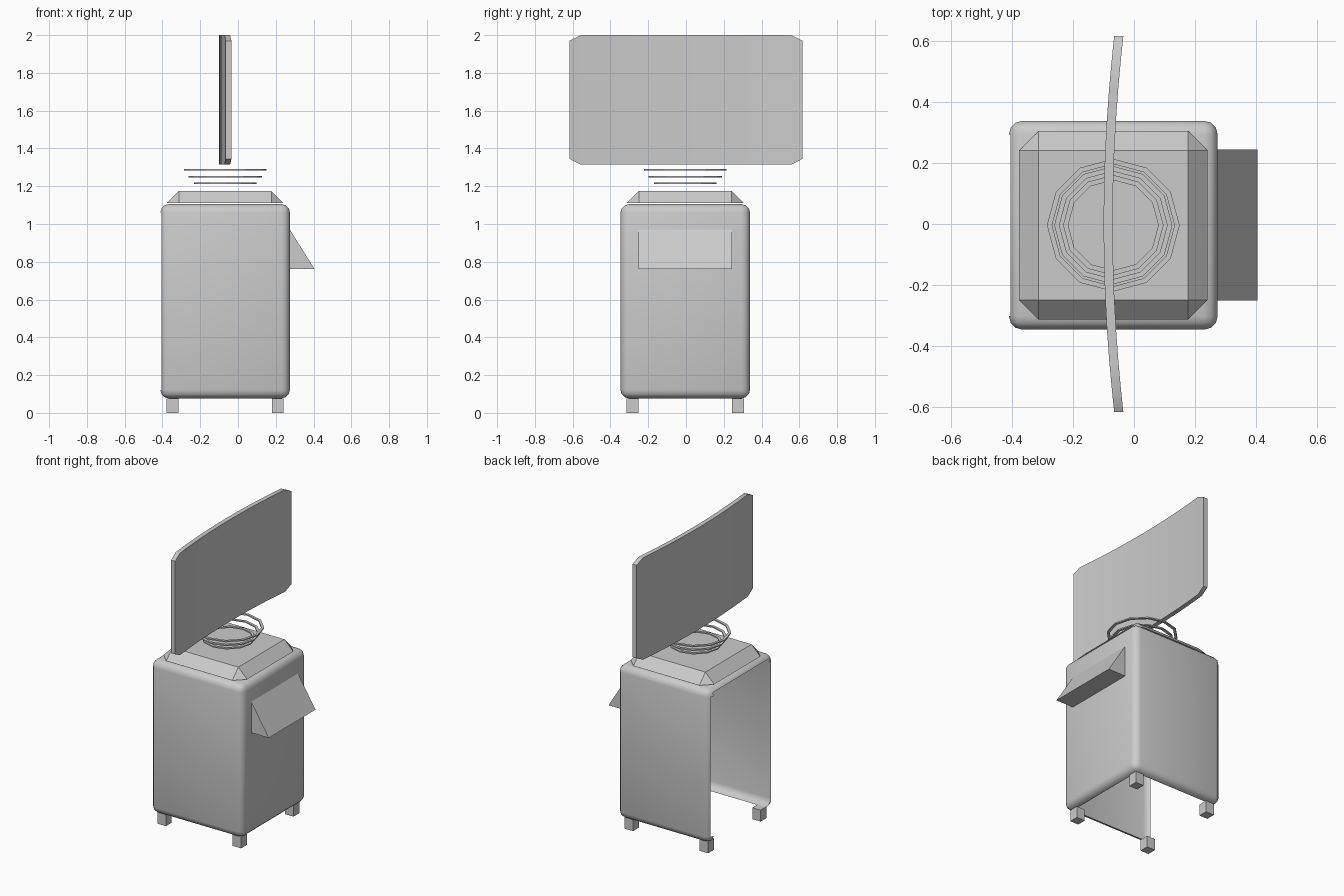
import bpy, bmesh, math
from mathutils import Vector

if "Cube" in bpy.data.objects:
    bpy.data.objects.remove(bpy.data.objects["Cube"])

CX, CY = -0.068, -0.004   # axis of the cabinet


def finish(bm, name, smooth=False):
    bmesh.ops.recalc_face_normals(bm, faces=bm.faces)
    return link(bm, name, smooth)


def link(bm, name, smooth=False):
    me = bpy.data.meshes.new(name)
    bm.to_mesh(me)
    bm.free()
    ob = bpy.data.objects.new(name, me)
    bpy.context.collection.objects.link(ob)
    if smooth:
        bpy.ops.object.select_all(action='DESELECT')
        ob.select_set(True)
        bpy.context.view_layer.objects.active = ob
        bpy.ops.object.shade_smooth_by_angle(angle=math.radians(35))
    return ob


def box(lo, hi, bevel=0, segments=1):
    bm = bmesh.new()
    bmesh.ops.create_cube(bm, size=1)
    lo, hi = Vector(lo), Vector(hi)
    for v in bm.verts:
        v.co = (lo + hi) / 2 + v.co * (hi - lo)
    if bevel:
        bmesh.ops.bevel(bm, geom=bm.edges[:], offset=bevel, segments=segments,
                        profile=0.5, affect='EDGES')
    bm.normal_update()
    return bm


# Cabinet shell: rounded box, open at the back (-x) and underneath
bm = box((CX - 0.343, CY - 0.343, 0.077), (CX + 0.343, CY + 0.343, 1.105), 0.045, 3)
gone = [f for f in bm.faces if f.calc_area() > 0.005 and
        (f.normal.x < -0.9 or f.normal.z < -0.98 or
         (f.normal.x < -0.1 and f.normal.z < -0.1))]
bmesh.ops.delete(bm, geom=gone, context='FACES')
link(bm, "cabinet", True)

# Chamfered lid, lower part removed where it sits in the cabinet
bm = box((CX - 0.31, CY - 0.31, 1.0), (CX + 0.31, CY + 0.31, 1.175), 0.065)
bmesh.ops.delete(bm, geom=[f for f in bm.faces if f.normal.z < 0.1], context='FACES')
link(bm, "lid")

# Feet
for sx, xn in ((-1, "back"), (1, "front")):
    for sy, yn in ((-1, "right"), (1, "left")):
        x, y = CX + sx * 0.279, CY + sy * 0.279
        finish(box((x - 0.031, y - 0.031, 0), (x + 0.031, y + 0.031, 0.077)),
               f"{xn}_{yn}_foot")

# Wedge-shaped hood on the +x side
bm = bmesh.new()
tri = [(0.275, 0.97), (0.275, 0.762), (0.405, 0.762)]
f = bm.faces.new([bm.verts.new((x, CY - 0.248, z)) for x, z in tri])
ext = bmesh.ops.extrude_face_region(bm, geom=[f])["geom"]
bmesh.ops.translate(bm, vec=(0, 0.496, 0),
                    verts=[v for v in ext if isinstance(v, bmesh.types.BMVert)])
if not f.is_valid or len(bm.faces) < 5:
    bmesh.ops.holes_fill(bm, edges=bm.edges)
finish(bm, "hood")

# Three floating twelve-sided rings
for i, (r, z) in enumerate(((0.165, 1.215), (0.194, 1.251), (0.218, 1.288))):
    bm = bmesh.new()
    n, w, h = 12, 0.017, 0.004
    loops = []
    for k in range(n):
        a = 2 * math.pi * k / n
        loops.append([bm.verts.new((CX + q * math.cos(a), CY + q * math.sin(a), z + d))
                      for q, d in ((r, -h), (r, h), (r - w, h), (r - w, -h))])
    for k in range(n):
        a, b = loops[k], loops[(k + 1) % n]
        for j in range(4):
            bm.faces.new((a[j], b[j], b[(j + 1) % 4], a[(j + 1) % 4]))
    finish(bm, f"ring_{i + 1}")

# Curved screen with clipped corners
bm = bmesh.new()
half, inner, n = 0.617, 0.558, 10
ys = [-half] + [-inner + 2 * inner * k / n for k in range(n + 1)] + [half]
cols = []
for y in ys:
    x = -0.1 + 0.035 * (y / half) ** 2
    c = 0.03 if abs(y) > 0.6 else 0
    cols.append([bm.verts.new((x + dx, y, z)) for dx, z in
                 ((0, 1.315 + c), (0.03, 1.315 + c), (0.03, 2 - c), (0, 2 - c))])
for a, b in zip(cols, cols[1:]):
    for j in range(4):
        bm.faces.new((a[j], b[j], b[(j + 1) % 4], a[(j + 1) % 4]))
bm.faces.new(cols[0])
bm.faces.new(cols[-1])
finish(bm, "screen", True)
